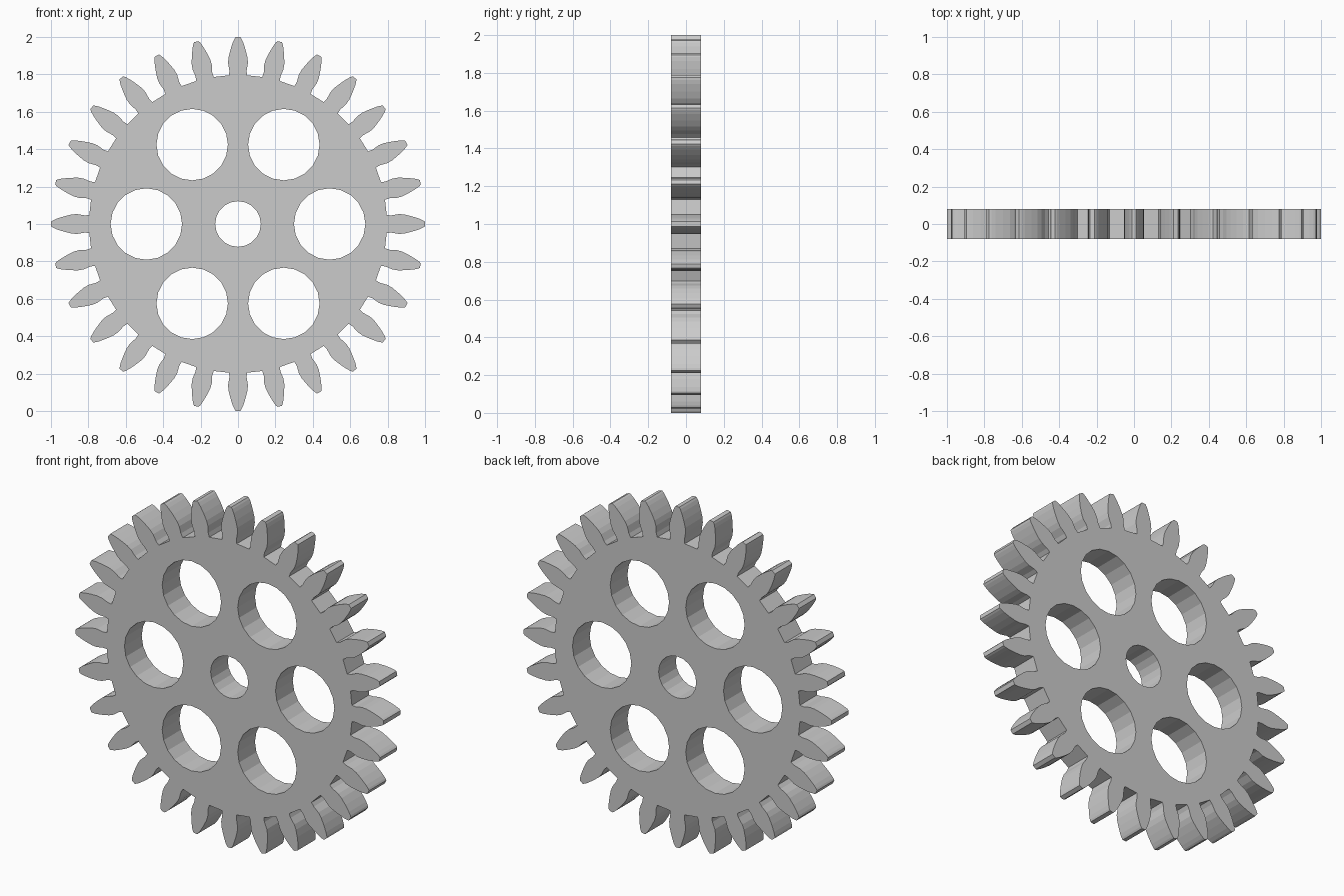
import bpy
from math import sin, cos, pi, radians

if "Cube" in bpy.data.objects:
    bpy.data.objects.remove(bpy.data.objects["Cube"])

TEETH = 28
HALF_THICKNESS = 0.08

# half tooth profile: (radius, half width) from root to tip
HALF_TOOTH = [(0.795, 0.048), (0.82, 0.046), (0.86, 0.053), (0.89, 0.051),
              (0.93, 0.041), (0.97, 0.028), (0.99, 0.019), (1.0, 0.012)]


def circle(cx, cy, radius, sides=20):
    return [(cx + radius * cos(2 * pi * i / sides), cy + radius * sin(2 * pi * i / sides))
            for i in range(sides)]


# toothed outline
full_tooth = [(r, -w) for r, w in HALF_TOOTH] + [(r, w) for r, w in reversed(HALF_TOOTH)]
outline = []
for i in range(TEETH):
    a = 2 * pi * i / TEETH
    outline += [(r * cos(a) - w * sin(a), r * sin(a) + w * cos(a)) for r, w in full_tooth]

# axle hole and ring of six lightening holes
loops = [outline, circle(0, 0, 0.122)]
for i in range(6):
    a = i * pi / 3
    loops.append(circle(0.49 * cos(a), 0.49 * sin(a), 0.191))

# filled, extruded plate
curve = bpy.data.curves.new("gear_wheel", 'CURVE')
curve.dimensions = '2D'
curve.fill_mode = 'BOTH'
curve.extrude = HALF_THICKNESS
for loop in loops:
    spline = curve.splines.new('POLY')
    spline.points.add(len(loop) - 1)
    for p, (x, y) in zip(spline.points, loop):
        p.co = (x, y, 0, 1)
    spline.use_cyclic_u = True

gear = bpy.data.objects.new("gear_wheel", curve)
bpy.context.collection.objects.link(gear)
gear.location = (0, 0, 1)
gear.rotation_euler = (radians(90), 0, 0)

# flat-shaded welded mesh
bpy.context.view_layer.objects.active = gear
gear.select_set(True)
bpy.ops.object.convert(target='MESH')
gear = bpy.context.object
bpy.ops.object.mode_set(mode='EDIT')
bpy.ops.mesh.select_all(action='SELECT')
bpy.ops.mesh.remove_doubles(threshold=0.0001)
bpy.ops.mesh.normals_make_consistent(inside=False)
bpy.ops.object.mode_set(mode='OBJECT')
bpy.ops.object.shade_flat()
